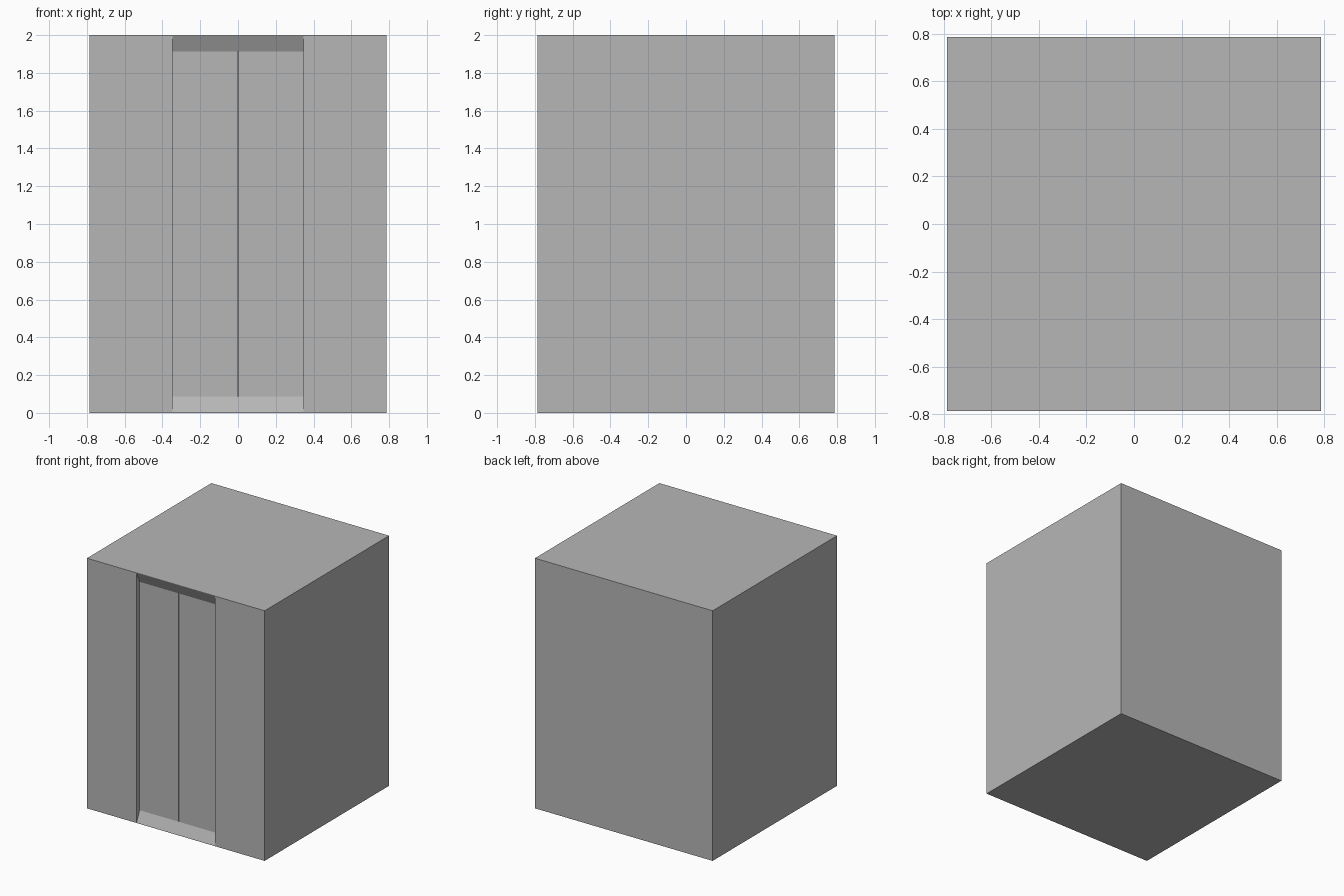
import bpy, bmesh

if "Cube" in bpy.data.objects:
    bpy.data.objects.remove(bpy.data.objects["Cube"])

HALF = 0.786      # half width of the cabin
DEPTH = 0.04      # depth of the door recess
LIP = 0.004       # thin edge left above and below the recess


def prism(name, profile, half_x):
    """Extrude a (y, z) profile symmetrically along x."""
    bm = bmesh.new()
    face = bm.faces.new([bm.verts.new((-half_x, y, z)) for y, z in profile])
    new = bmesh.ops.extrude_face_region(bm, geom=[face])["geom"]
    bmesh.ops.translate(bm, vec=(2 * half_x, 0, 0),
                        verts=[g for g in new if isinstance(g, bmesh.types.BMVert)])
    bmesh.ops.recalc_face_normals(bm, faces=bm.faces)
    mesh = bpy.data.meshes.new(name)
    bm.to_mesh(mesh)
    bm.free()
    mesh.materials.append(grey)
    obj = bpy.data.objects.new(name, mesh)
    bpy.context.collection.objects.link(obj)
    return obj


def rect(y0, y1, z0, z1):
    return [(y0, z0), (y1, z0), (y1, z1), (y0, z1)]


def cut(target, cutter):
    cutter.hide_render = True
    mod = target.modifiers.new(cutter.name, "BOOLEAN")
    mod.operation, mod.solver, mod.object = "DIFFERENCE", "EXACT", cutter
    bpy.context.view_layer.objects.active = target
    bpy.ops.object.modifier_apply(modifier=mod.name)
    bpy.data.objects.remove(cutter)


# Dark grey metal
grey = bpy.data.materials.new("dark_grey")
grey.diffuse_color = (0.47, 0.47, 0.47, 1)
grey.use_nodes = True
grey.node_tree.nodes["Principled BSDF"].inputs["Base Color"].default_value = grey.diffuse_color

# Lift cabin body
cabin = prism("lift_cabin", rect(-HALF, HALF, 0, 2), HALF)

# Door recess with sloped sill and lintel
back = -HALF + DEPTH
cut(cabin, prism("door_recess", [
    (-0.9, LIP), (-HALF, LIP), (back, 0.087),
    (back, 1.913), (-HALF, 2 - LIP), (-0.9, 2 - LIP)], 0.347))

# Narrow gap between the two sliding doors
cut(cabin, prism("door_gap", rect(-0.9, back + 0.02, 0.088, 1.912), 0.002))
